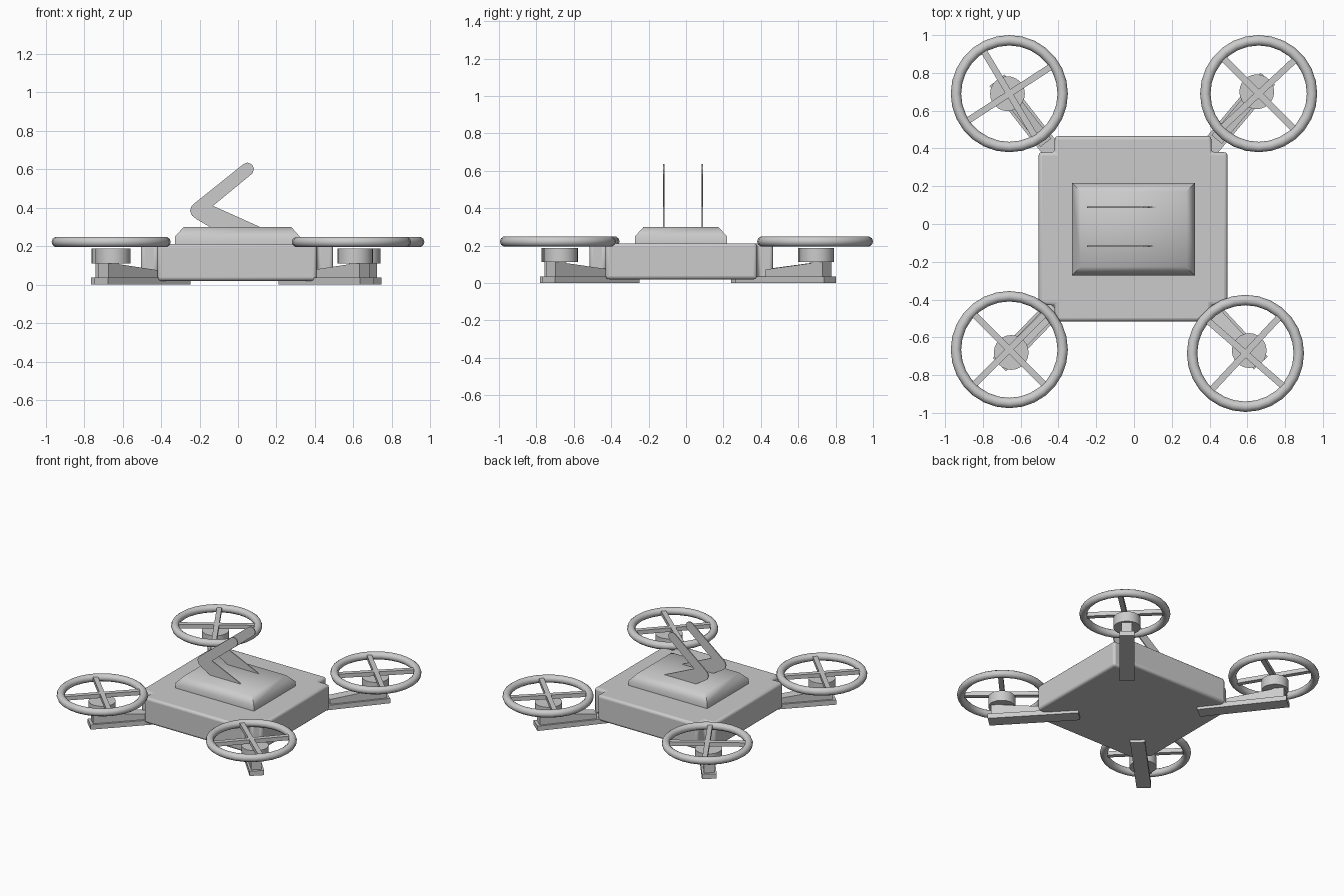
import bpy, bmesh
from math import radians, cos, sin
from mathutils import Matrix, Vector

if "Cube" in bpy.data.objects:
    bpy.data.objects.remove(bpy.data.objects["Cube"])


def finish(name, bm, smooth=None):
    bmesh.ops.recalc_face_normals(bm, faces=bm.faces)
    me = bpy.data.meshes.new(name)
    bm.to_mesh(me)
    bm.free()
    ob = bpy.data.objects.new(name, me)
    bpy.context.collection.objects.link(ob)
    if smooth is not None:
        bpy.ops.object.select_all(action='DESELECT')
        bpy.context.view_layer.objects.active = ob
        ob.select_set(True)
        bpy.ops.object.shade_smooth_by_angle(angle=radians(smooth))
    return ob


def prism(name, points, offset, matrix=Matrix(), smooth=None):
    """Extrude a closed outline of 3D points along an offset."""
    bm = bmesh.new()
    face = bm.faces.new([bm.verts.new(p) for p in points])
    res = bmesh.ops.extrude_face_region(bm, geom=[face])
    verts = [g for g in res['geom'] if isinstance(g, bmesh.types.BMVert)]
    bmesh.ops.translate(bm, verts=verts, vec=offset)
    bm.transform(matrix)
    return finish(name, bm, smooth)


# Body: square slab with notched corners and soft edges
x0, x1, y0, y1, n = -0.505, 0.495, -0.515, 0.465, 0.085
outline = [(x0 + n, y0), (x1 - n, y0), (x1 - n, y0 + n), (x1, y0 + n),
           (x1, y1 - n), (x1 - n, y1 - n), (x1 - n, y1), (x0 + n, y1),
           (x0 + n, y1 - n), (x0, y1 - n), (x0, y0 + n), (x0 + n, y0 + n)]
body = prism("body", [(x, y, 0.02) for x, y in outline], (0, 0, 0.192), smooth=40)
bev = body.modifiers.new("soft_edges", 'BEVEL')
bev.width, bev.segments, bev.limit_method = 0.018, 3, 'ANGLE'

# Raised top plate: straight rim below a sloped, smooth lid
bm = bmesh.new()
rings = []
for z, a in ((0.205, 0), (0.25, 0), (0.30, 0.045)):
    rings.append([bm.verts.new((x, y, z)) for x, y in (
        (-0.328 + a, -0.272 + a), (0.322 - a, -0.272 + a),
        (0.322 - a, 0.218 - a), (-0.328 + a, 0.218 - a))])
for low, high in zip(rings, rings[1:]):
    for i in range(4):
        j = (i + 1) % 4
        bm.faces.new((low[i], low[j], high[j], high[i]))
bm.faces.new(rings[0])
bm.faces.new(rings[-1])
finish("top_plate", bm, 50)

# Two thin bent fins standing on the plate
fin = [(0.03, 0.628), (0.05, 0.635), (0.073, 0.625), (0.083, 0.604), (0.077, 0.582),
       (0.0625, 0.568), (-0.13, 0.41), (0.115, 0.30), (0.115, 0.285), (-0.12, 0.285),
       (-0.215, 0.34), (-0.24, 0.36), (-0.25, 0.385), (-0.242, 0.408), (-0.224, 0.425)]
for side, y in (("front", -0.119), ("rear", 0.088)):
    prism(side + "_fin", [(x, y - 0.004, z) for x, z in fin], (0, 0.008, 0))


def ring(name, cx, cy, cz, major, minor, seg=28, tube=10):
    bm = bmesh.new()
    loops = []
    for i in range(seg):
        a = radians(360 * i / seg)
        loops.append([])
        for k in range(tube):
            b = radians(360 * k / tube)
            r = major + minor * cos(b)
            loops[-1].append(bm.verts.new((cx + r * cos(a), cy + r * sin(a),
                                           cz + minor * sin(b))))
    for i in range(seg):
        for k in range(tube):
            p, q, m = loops[i], loops[(i + 1) % seg], (k + 1) % tube
            bm.faces.new((p[k], q[k], q[m], p[m]))
    finish(name, bm, 60)


# Rotors: name, ring centre, motor centre, arm angle, spoke angles
rotors = [("rear_left", (-0.66, 0.69), (-0.67, 0.69), 128, (33, 121)),
          ("rear_right", (0.66, 0.69), (0.65, 0.70), 50, (43, 135)),
          ("front_left", (-0.66, -0.665), (-0.65, -0.68), 226, (45, 135)),
          ("front_right", (0.59, -0.685), (0.61, -0.67), 313, (47, 139))]
wedge = [(0.02, 0.02), (0.02, 0.118), (0.09, 0.118), (0.10, 0.106), (0.42, 0.072), (0.42, 0.02)]
for name, rc, mc, ang, spokes in rotors:
    ring(name + "_ring", *rc, 0.222, 0.2825, 0.0275)

    # Crossed spokes
    for i, s in enumerate(spokes):
        m = Matrix.Translation((*rc, 0.222)) @ Matrix.Rotation(radians(s), 4, 'Z')
        h, w, t = 0.275, 0.017, 0.015
        prism(f"{name}_spoke_{i + 1}", [(-h, -w, -t), (h, -w, -t), (h, w, -t), (-h, w, -t)],
              (0, 0, 2 * t), m)

    # Motor drum
    bm = bmesh.new()
    bmesh.ops.create_cone(bm, cap_ends=True, segments=24, radius1=0.092, radius2=0.092,
                          depth=0.076, matrix=Matrix.Translation((*mc, 0.149)))
    finish(name + "_motor", bm, 40)

    # Arm: flat bar running under the body, with a tapering strut on top
    d = Vector((cos(radians(ang)), sin(radians(ang)), 0))
    m = (Matrix.Translation(Vector((*mc, 0)) + d * 0.09)
         @ Matrix.Rotation(radians(ang + 180), 4, 'Z'))
    prism(name + "_bar", [(0, -0.05, 0), (0.62, -0.05, 0), (0.62, 0.05, 0), (0, 0.05, 0)],
          (0, 0, 0.036), m)
    prism(name + "_strut", [(s, -0.036, z) for s, z in wedge], (0, 0.072, 0), m)
